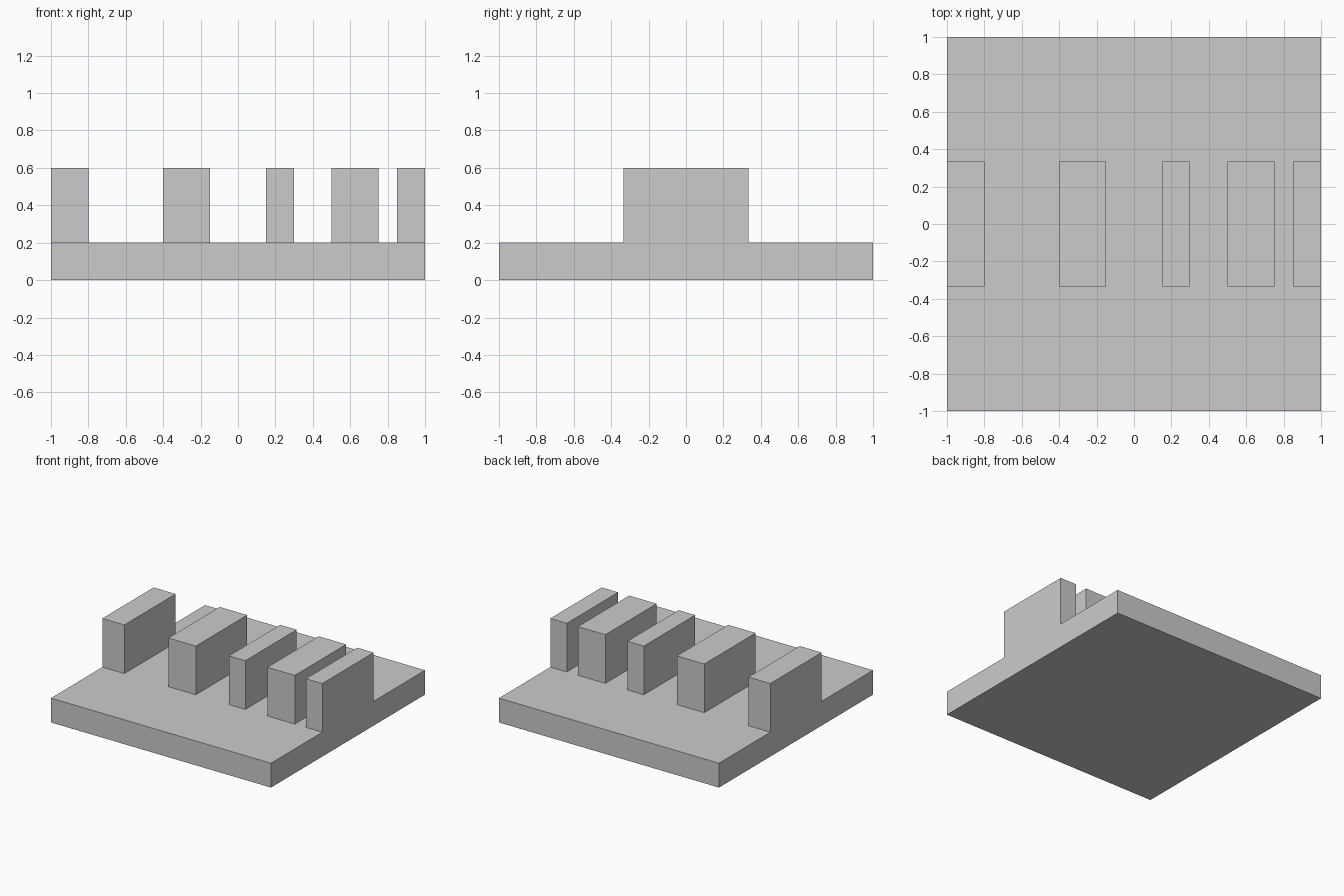
import bpy

if "Cube" in bpy.data.objects:
    bpy.data.objects.remove(bpy.data.objects["Cube"])


def box(name, x0, x1, y0, y1, z0, z1):
    """Flat-faced box spanning the given limits."""
    bpy.ops.mesh.primitive_cube_add(
        size=1, location=((x0 + x1) / 2, (y0 + y1) / 2, (z0 + z1) / 2))
    ob = bpy.context.object
    ob.name = name
    ob.scale = (x1 - x0, y1 - y0, z1 - z0)
    bpy.ops.object.transform_apply(location=False, rotation=False, scale=True)
    return ob


# Base plate
BASE_TOP = 0.2
box("base_plate", -1, 1, -1, 1, 0, BASE_TOP)

# Row of upright blocks across the middle third, with uneven widths and gaps
HALF_DEPTH = 1 / 3
spans = [(-1, -0.8), (-0.4, -0.15), (0.15, 0.3), (0.5, 0.75), (0.85, 1)]
for i, (x0, x1) in enumerate(spans, 1):
    box(f"upright_block_{i}", x0, x1, -HALF_DEPTH, HALF_DEPTH, BASE_TOP, 0.6)
